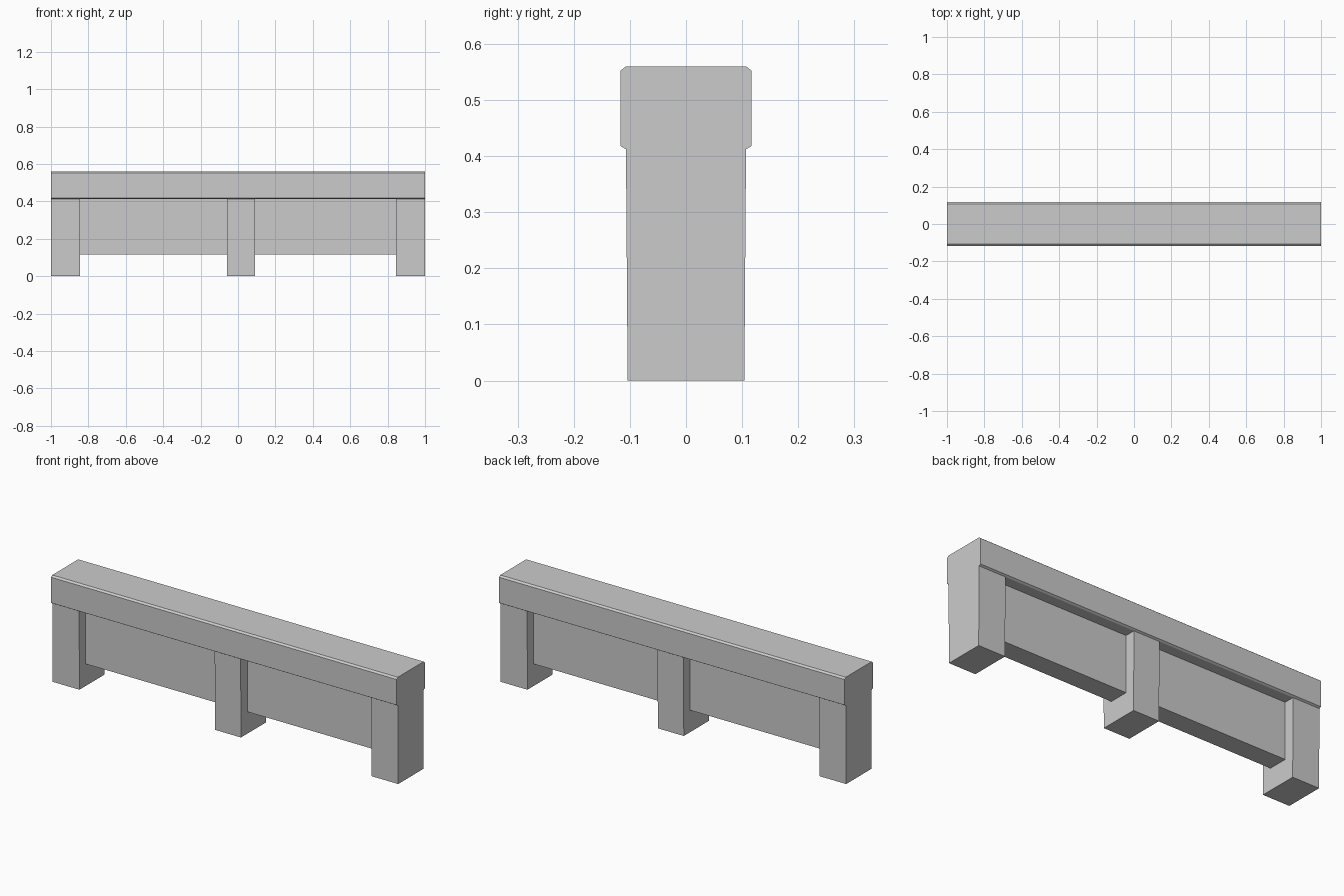
import bpy
import bmesh

if "Cube" in bpy.data.objects:
    bpy.data.objects.remove(bpy.data.objects["Cube"])


def extrude_x(name, profile, x0, x1):
    """Solid made from a closed (y, z) profile extruded along x."""
    bm = bmesh.new()
    face = bm.faces.new([bm.verts.new((x0, y, z)) for y, z in profile])
    out = bmesh.ops.extrude_face_region(bm, geom=[face])
    verts = [g for g in out["geom"] if isinstance(g, bmesh.types.BMVert)]
    bmesh.ops.translate(bm, verts=verts, vec=(x1 - x0, 0, 0))
    bmesh.ops.recalc_face_normals(bm, faces=bm.faces)
    mesh = bpy.data.meshes.new(name)
    bm.to_mesh(mesh)
    bm.free()
    obj = bpy.data.objects.new(name, mesh)
    bpy.context.collection.objects.link(obj)
    return obj


def mirrored(half):
    """Complete a right-hand half profile across y = 0."""
    return half + [(-y, z) for y, z in reversed(half)]


# Top beam with chamfered long edges
extrude_x("top_beam", mirrored([(0.107, 0.412), (0.117, 0.418),
                                (0.117, 0.552), (0.107, 0.56)]), -1.0, 1.0)

# Three slightly tapered legs
leg_profile = mirrored([(0.104, 0.0), (0.107, 0.412)])
for side, x0, x1 in (("left", -1.0, -0.845), ("middle", -0.06, 0.09),
                     ("right", 0.845, 1.0)):
    extrude_x(side + "_leg", leg_profile, x0, x1)

# Recessed panels between the legs
panel_profile = mirrored([(0.052, 0.115), (0.052, 0.412)])
for side, x0, x1 in (("left", -0.845, -0.06), ("right", 0.09, 0.845)):
    extrude_x(side + "_panel", panel_profile, x0, x1)
